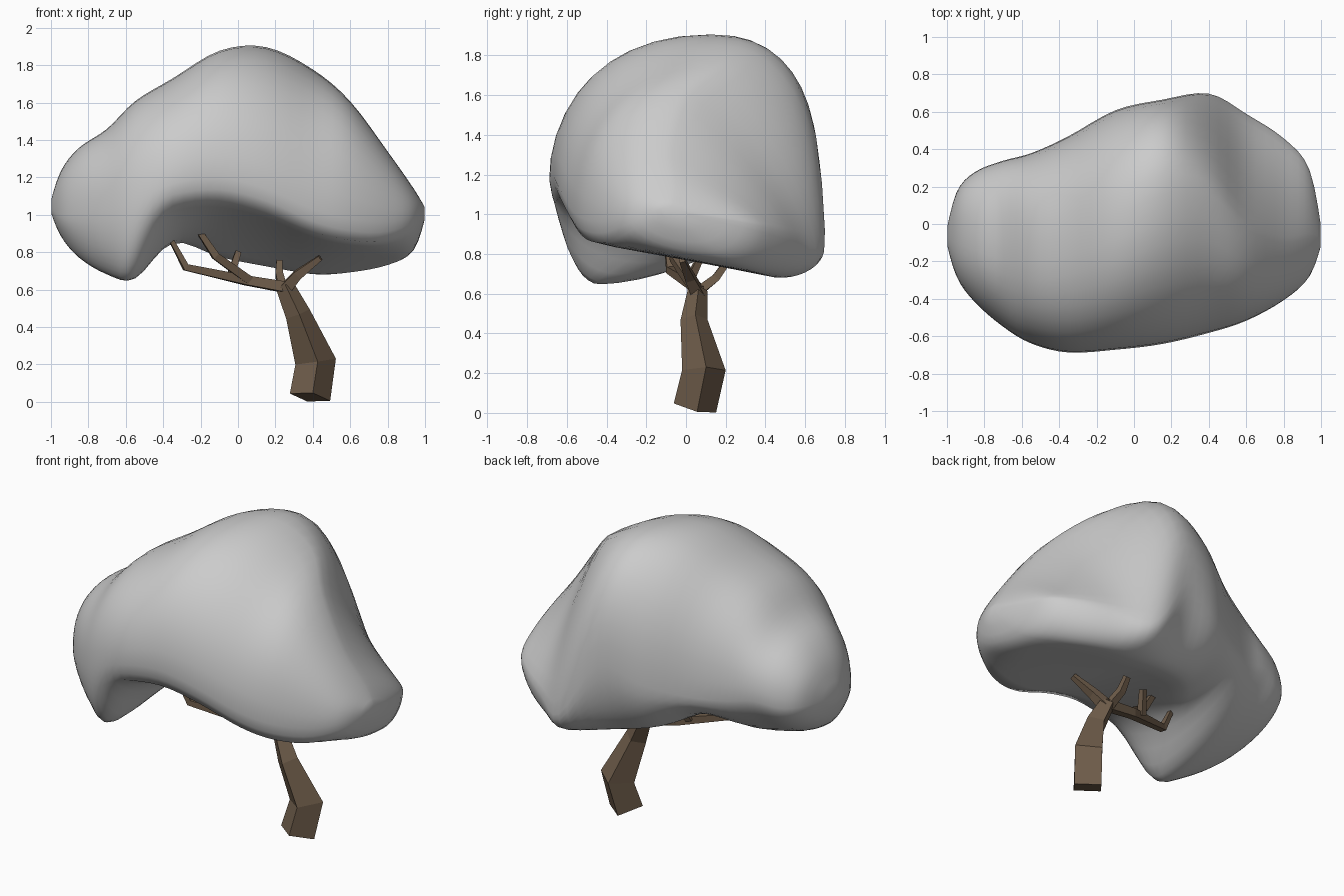
import bpy, bmesh, math
from mathutils import Vector

if "Cube" in bpy.data.objects:
    bpy.data.objects.remove(bpy.data.objects["Cube"])

# Crown sections along x: x, then (y, z) of front, top, back and lowest point
SECTIONS = [
    (-1.01, -.07, 1.04, -.07, 1.04, -.07, 1.04, -.07, 1.04),
    (-.95, -.28, 1.00, -.05, 1.23, .17, 1.05, -.10, .89),
    (-.85, -.42, 1.00, -.07, 1.36, .28, 1.05, -.22, .77),
    (-.70, -.55, 1.02, -.10, 1.46, .34, 1.08, -.36, .68),
    (-.55, -.64, 1.07, -.10, 1.61, .38, 1.05, -.42, .655),
    (-.35, -.69, 1.16, -.05, 1.73, .47, 1.05, .00, .85),
    (-.10, -.675, 1.19, .04, 1.88, .61, 1.12, .30, .77),
    (.15, -.645, 1.13, .16, 1.90, .665, 1.20, .42, .72),
    (.40, -.585, 1.02, .17, 1.78, .70, .83, .46, .68),
    (.60, -.52, .97, -.02, 1.61, .59, .87, .42, .69),
    (.80, -.41, .96, -.10, 1.34, .46, .92, .28, .73),
    (.94, -.28, .99, -.07, 1.14, .29, .96, .10, .81),
    (1.01, -.08, 1.02, -.08, 1.02, -.08, 1.02, -.08, 1.02),
]
STEPS, QUAD = 4, 10


def catmull(p0, p1, p2, p3, t):
    return [.5 * (2 * b + (c - a) * t + (2 * a - 5 * b + 4 * c - d) * t * t
                  + (3 * b - a - 3 * c + d) * t ** 3)
            for a, b, c, d in zip(p0, p1, p2, p3)]


def ramp(x, a, b):
    t = min(1, max(0, (x - a) / (b - a)))
    return t * t * (3 - 2 * t)


def ring(sec):
    """Closed loop through the four extreme points, quarter by quarter."""
    x = sec[0]
    f, t, b, l = [Vector((sec[i], sec[i + 1])) for i in (1, 3, 5, 7)]
    arch = ramp(x, -.5, -.15) * (1 - ramp(x, .7, 1))
    right = ramp(x, .15, .65)
    lobe = 1 - ramp(x, -.6, -.2)
    lip = f + Vector((.03, -.11))
    pts = []
    # vertical extreme, side extreme, roundness exponent, direction
    for v, s, p, rev in ((t, b, .85 + .72 * right, False), (l, b, .95 + .25 * lobe, True),
                         (l, f, 1, False), (t, f, .92 - .07 * lobe - .05 * right, True)):
        for k in range(QUAD):
            g = 1 - k / QUAD if rev else k / QUAD
            a = g * math.pi / 2
            sn, cs = max(0, math.sin(a)) ** p, max(0, math.cos(a)) ** p
            q = Vector((v.x + (s.x - v.x) * sn, s.y + (v.y - s.y) * cs))
            if v is l and s is f:  # flat underside rising to a front lip
                flat = l.lerp(lip, g / .8) if g < .8 else lip.lerp(f, (g - .8) / .2)
                q = q.lerp(flat, arch)
            pts.append((x, q.x, q.y))
    return pts


def add_object(name, bm):
    bmesh.ops.recalc_face_normals(bm, faces=bm.faces)
    me = bpy.data.meshes.new(name)
    bm.to_mesh(me)
    bm.free()
    ob = bpy.data.objects.new(name, me)
    bpy.context.collection.objects.link(ob)
    return ob


def loft(bm, rings):
    loops = [[bm.verts.new(p) for p in r] for r in rings]
    for a, b in zip(loops, loops[1:]):
        n = len(a)
        for i in range(n):
            bm.faces.new((a[i], a[(i + 1) % n], b[(i + 1) % n], b[i]))
    bm.faces.new(loops[0])
    bm.faces.new(loops[-1])


# Crown
rows = []
n = len(SECTIONS)
for i in range(n - 1):
    c = [SECTIONS[min(n - 1, max(0, i + k))] for k in (-1, 0, 1, 2)]
    rows += [ring(catmull(*c, s / STEPS)) for s in range(STEPS) if i or s]
bm = bmesh.new()
loft(bm, rows)
crown = add_object("crown", bm)
for poly in crown.data.polygons:
    poly.use_smooth = True
mod = crown.modifiers.new("soften", 'SMOOTH')
mod.factor, mod.iterations = .5, 2

# Trunk and branches: square tubes along (x, y, z, radius) paths
bark = bpy.data.materials.new("bark")
bark.diffuse_color = (.16, .11, .07, 1)
bark.use_nodes = True
bark.node_tree.nodes["Principled BSDF"].inputs["Base Color"].default_value = bark.diffuse_color


def tube(name, path, turn=.9):
    pts = [Vector(p[:3]) for p in path]
    rings = []
    for i, p in enumerate(pts):
        d = (pts[min(i + 1, len(pts) - 1)] - pts[max(i - 1, 0)]).normalized()
        ref = Vector((0, 1, 0))
        u = (ref - d * ref.dot(d)).normalized()
        w = d.cross(u)
        rings.append([p + path[i][3] * (u * math.cos(turn + k * math.pi / 2)
                                        + w * math.sin(turn + k * math.pi / 2))
                      for k in range(4)])
    bm = bmesh.new()
    loft(bm, rings)
    add_object(name, bm).data.materials.append(bark)


tube("trunk", [(.385, .045, .025, .11), (.415, .09, .215, .11),
               (.32, .04, .47, .068), (.25, .06, .62, .05)], .1)
tube("long_branch", [(.27, .06, .61, .04), (.04, .03, .65, .035),
                     (-.28, -.08, .72, .026), (-.37, -.10, .89, .016)])
tube("left_branch", [(.06, .03, .65, .032), (-.12, -.06, .78, .028), (-.22, -.08, .93, .02)])
tube("middle_twig", [(-.04, .02, .67, .028), (0, .08, .80, .022)])
tube("back_twig", [(.24, .06, .61, .032), (.22, .15, .68, .028), (.22, .2, .75, .022)])
tube("right_branch", [(.25, .06, .60, .045), (.32, .02, .68, .035), (.44, -.02, .77, .02)])
